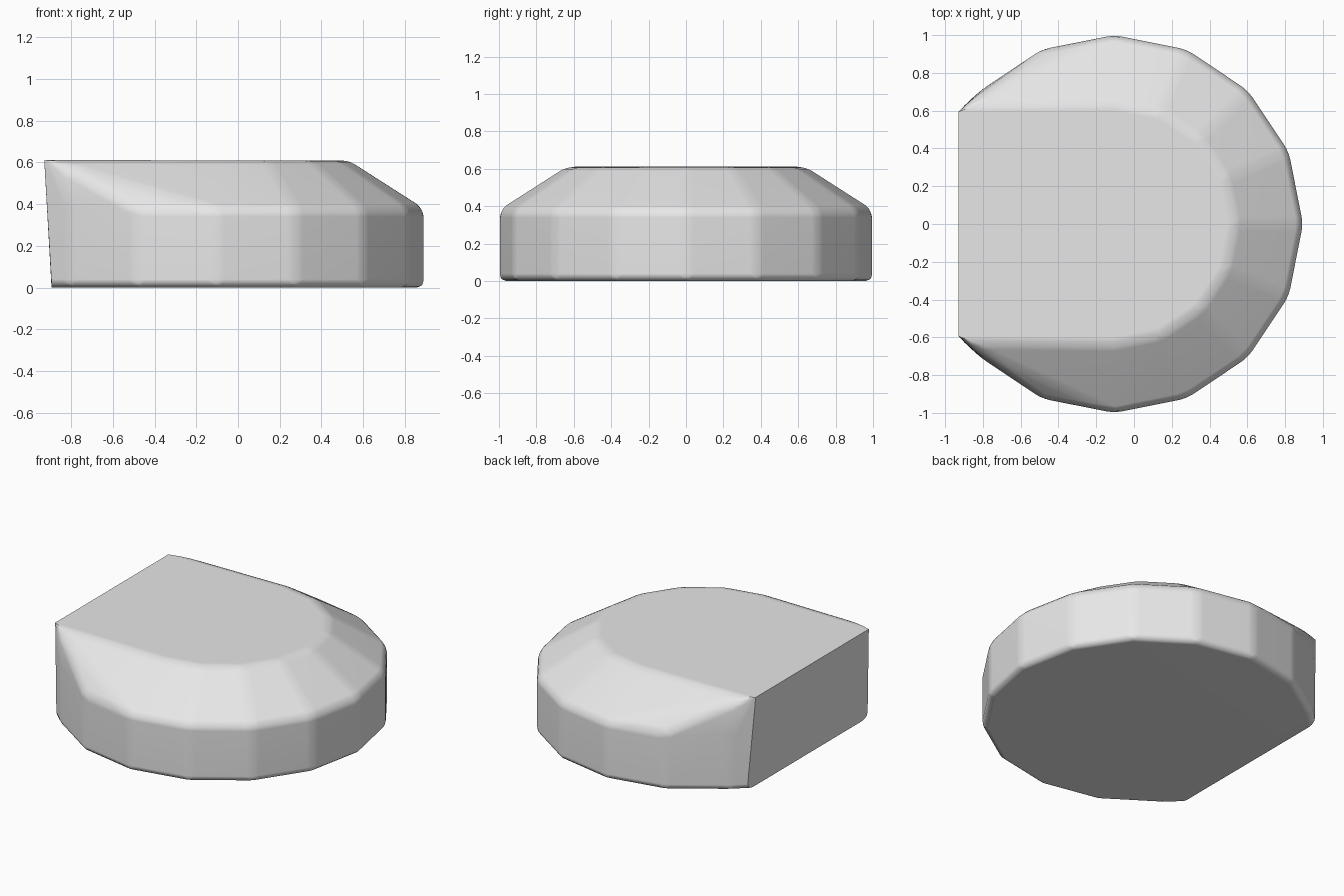
import bpy, bmesh, math

if "Cube" in bpy.data.objects:
    bpy.data.objects.remove(bpy.data.objects["Cube"])

CX, BACK, RIDGE, TOP = -0.105, -0.895, 0.38, 0.61
CORNER = (BACK, 0.63)


def arc(radius, count):
    """Points on one half of a sixteen-sided outline, starting at the nose."""
    step = math.pi / 8
    return [(CX + radius * math.cos(i * step), radius * math.sin(i * step))
            for i in range(count)]


def full(points, z, bm):
    """Both sides of an outline: right half in reverse, then the left half."""
    right = [(x, -y) for x, y in reversed(points[1:])]
    return [bm.verts.new((x, y, z)) for x, y in right + points]


bm = bmesh.new()
base = full(arc(1, 7) + [CORNER], 0, bm)
ridge = full(arc(1, 7), RIDGE, bm)
top = full(arc(0.64, 5) + [CORNER], TOP, bm)

# flat top, underside and back
bm.faces.new(top)
bm.faces.new(base[::-1])
back = bm.faces.new((base[0], base[-1], top[-1], top[0]))

# upright wall, its last panels rising to the back corners
upper = [top[0]] + ridge + [top[-1]]
for i in range(len(base) - 1):
    bm.faces.new((base[i], base[i + 1], upper[i + 1], upper[i]))

# sloping shoulder around the nose
inner = top[1:-1]
outer = ridge[2:-2]
for i in range(len(inner) - 1):
    bm.faces.new((outer[i], outer[i + 1], inner[i + 1], inner[i]))

# shoulder panels fanning into the back corners
for corner, rim, end in ((top[0], ridge[:3], inner[0]),
                         (top[-1], ridge[:-4:-1], inner[-1])):
    chain = rim + [end]
    for a, b in zip(chain, chain[1:]):
        bm.faces.new((corner, a, b))

bmesh.ops.recalc_face_normals(bm, faces=bm.faces)

# rounded edges everywhere except around the cut back
rounded = [e for e in bm.edges if back not in e.link_faces
           and e.calc_face_angle() > math.radians(8)]
bmesh.ops.bevel(bm, geom=rounded, offset=0.04, segments=3, profile=0.5,
                affect='EDGES', clamp_overlap=True)

mesh = bpy.data.meshes.new("rounded_block")
bm.to_mesh(mesh)
bm.free()
block = bpy.data.objects.new("rounded_block", mesh)
bpy.context.collection.objects.link(block)

# plain grey finish
grey = bpy.data.materials.new("light_grey")
grey.use_nodes = True
colour = (0.8, 0.8, 0.8, 1)
grey.diffuse_color = colour
grey.node_tree.nodes["Principled BSDF"].inputs["Base Color"].default_value = colour
mesh.materials.append(grey)

bpy.context.view_layer.objects.active = block
block.select_set(True)
bpy.ops.object.shade_smooth_by_angle(angle=math.radians(40))
weighted = block.modifiers.new("even_shading", 'WEIGHTED_NORMAL')
weighted.keep_sharp = True
